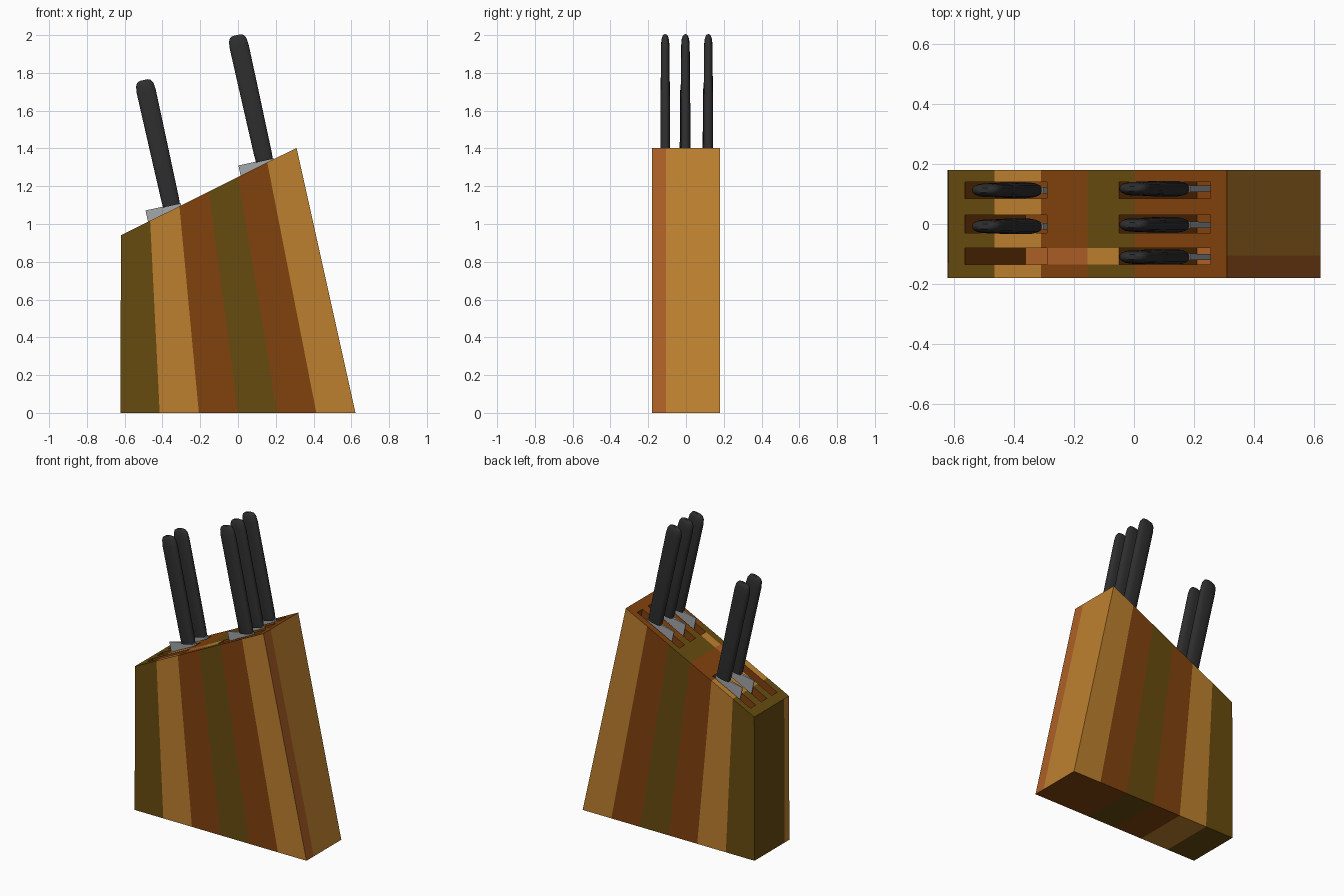
import bpy, bmesh, math
from mathutils import Vector

if "Cube" in bpy.data.objects:
    bpy.data.objects.remove(bpy.data.objects["Cube"])


def material(name, r, g, b):
    lin = [((c / 255 + 0.055) / 1.055) ** 2.4 if c > 10 else c / 255 / 12.92 for c in (r, g, b)]
    m = bpy.data.materials.new(name)
    m.diffuse_color = (*lin, 1)
    m.use_nodes = True
    m.node_tree.nodes["Principled BSDF"].inputs["Base Color"].default_value = m.diffuse_color
    return m


OLIVE, TAN, BROWN, ORANGE = range(4)
woods = [material("olive wood", 103, 75, 15), material("tan wood", 189, 128, 47),
         material("brown wood", 129, 66, 14), material("orange wood", 172, 95, 38)]
black = material("black handle", 46, 46, 46)
steel = material("steel", 165, 167, 170)

AXIS = Vector((-0.216, 0, 0.976)).normalized()    # direction the knives lean
WIDE = Vector((AXIS.z, 0, -AXIS.x))               # across a knife
B0, B1, T0, T1 = -0.622, 0.622, -0.62, 0.31       # block bottom and top ends
Y = 0.18
STRIPES = [OLIVE, TAN, BROWN, OLIVE, BROWN, TAN]


def top_z(x):
    return 0.94 + (x - T0) * 0.463 / (T1 - T0)


def finish(bm, name, mats):
    me = bpy.data.meshes.new(name)
    bm.to_mesh(me)
    bm.free()
    for m in mats:
        me.materials.append(m)
    ob = bpy.data.objects.new(name, me)
    bpy.context.collection.objects.link(ob)
    return ob


def build_block():
    bm = bmesh.new()

    def quad(pts, out, mat):
        f = bm.faces.new([bm.verts.new(p) for p in pts])
        f.normal_update()
        if f.normal.dot(Vector(out)) < 0:
            f.normal_flip()
        f.material_index = mat

    # striped sides and underside
    for i, col in enumerate(STRIPES):
        a, b = [B0 + (B1 - B0) * k / 6 for k in (i, i + 1)]
        c, d = [T0 + (T1 - T0) * k / 6 for k in (i, i + 1)]
        for s in (-1, 1):
            quad([(a, s * Y, 0), (b, s * Y, 0), (d, s * Y, top_z(d)), (c, s * Y, top_z(c))],
                 (0, s, 0), col)
        quad([(a, -Y, 0), (b, -Y, 0), (b, Y, 0), (a, Y, 0)], (0, 0, -1), BROWN if i == 5 else col)

    # two-coloured ends
    for b, t, out, split, strip, main in ((B0, T0, -1, -0.13, TAN, OLIVE),
                                          (B1, T1, 1, -0.105, ORANGE, TAN)):
        for y0, y1, col in ((-Y, split, strip), (split, Y, main)):
            quad([(b, y0, 0), (b, y1, 0), (t, y1, top_z(t)), (t, y0, top_z(t))], (out, 0, 0), col)

    # top with six slots left open
    slots_x = [(-0.565, -0.29), (-0.05, 0.255)]
    slots_y = [(-0.135, -0.08), (-0.03, 0.03), (0.085, 0.14)]
    xs = sorted([T0 + (T1 - T0) * k / 6 for k in range(7)] + [v for s in slots_x for v in s])
    ys = sorted([-Y, Y] + [v for s in slots_y for v in s])
    for x0, x1 in zip(xs, xs[1:]):
        for y0, y1 in zip(ys, ys[1:]):
            cx, cy = (x0 + x1) / 2, (y0 + y1) / 2
            if any(a < cx < b for a, b in slots_x) and any(a < cy < b for a, b in slots_y):
                continue
            i = int((cx - T0) / (T1 - T0) * 6)
            col = BROWN if i == 5 else STRIPES[i]
            if y0 == -0.135 and i in (2, 3):
                col = ORANGE if i == 2 else TAN
            quad([(x0, y0, top_z(x0)), (x1, y0, top_z(x1)),
                  (x1, y1, top_z(x1)), (x0, y1, top_z(x0))], (0, 0, 1), col)

    # slanted slot walls and floors
    for x0, x1 in slots_x:
        for k, (y0, y1) in enumerate(slots_y):
            top = [Vector((x, y, top_z(x))) for x, y in ((x0, y0), (x1, y0), (x1, y1), (x0, y1))]
            low = [p - AXIS * ((p.z - 0.05) / AXIS.z) for p in top]
            for j, out in enumerate(((0, 1, 0), (-1, 0, 0), (0, -1, 0), (1, 0, 0))):
                n = (j + 1) % 4
                quad([top[j], top[n], low[n], low[j]], out, BROWN)
            quad(low, (0, 0, 1), ORANGE if k == 0 else BROWN)
    finish(bm, "block", woods)


def build_handle(name, base):
    # rounded flat grip lofted from rings: distance, half width, half thickness
    bm = bmesh.new()
    rings = []
    for t, hw, hy in ((0, .046, .023), (.04, .048, .026), (.30, .050, .026), (.45, .051, .024),
                      (.62, .052, .023), (.655, .048, .020), (.674, .038, .014), (.681, .022, .008)):
        ring = []
        for k in range(16):
            a = 2 * math.pi * (k + 0.5) / 16
            c, s = [math.copysign(abs(v) ** 0.75, v) for v in (math.cos(a), math.sin(a))]
            ring.append(bm.verts.new(base + AXIS * t + WIDE * (hw * c) + Vector((0, hy * s, 0))))
        rings.append(ring)
    for r0, r1 in zip(rings, rings[1:]):
        for k in range(16):
            n = (k + 1) % 16
            bm.faces.new((r0[k], r0[n], r1[n], r1[k]))
    bm.faces.new(rings[0])
    bm.faces.new(rings[-1])
    bmesh.ops.recalc_face_normals(bm, faces=bm.faces)
    ob = finish(bm, name, [black])
    bpy.ops.object.select_all(action='DESELECT')
    ob.select_set(True)
    bpy.context.view_layer.objects.active = ob
    bpy.ops.object.shade_smooth_by_angle(angle=math.radians(40))


def build_blade(name, base):
    # wedge: thick spine, thin cutting edge; across, along, half thickness
    bm = bmesh.new()
    prof = ((-0.14, 0.005, .003), (-0.14, -0.45, .001), (-0.02, -0.8, .001),
            (0.05, -0.85, .008), (0.05, 0.005, .011))
    sides = [[bm.verts.new(base + WIDE * w + AXIS * t + Vector((0, s * h, 0))) for w, t, h in prof]
             for s in (-1, 1)]
    for side in sides:
        bm.faces.new(side)
    for k in range(5):
        n = (k + 1) % 5
        bm.faces.new((sides[0][k], sides[0][n], sides[1][n], sides[1][k]))
    bmesh.ops.recalc_face_normals(bm, faces=bm.faces)
    finish(bm, name, [steel])


build_block()

# three tall knives at the high end, two at the low end
places = [(0.14, y, 1.335) for y in (-0.11, -0.003, 0.118)]
places += [(-0.352, y, 1.097) for y in (-0.008, 0.113)]
for i, p in enumerate(places, 1):
    build_handle(f"knife_handle_{i}", Vector(p))
    build_blade(f"knife_blade_{i}", Vector(p))
